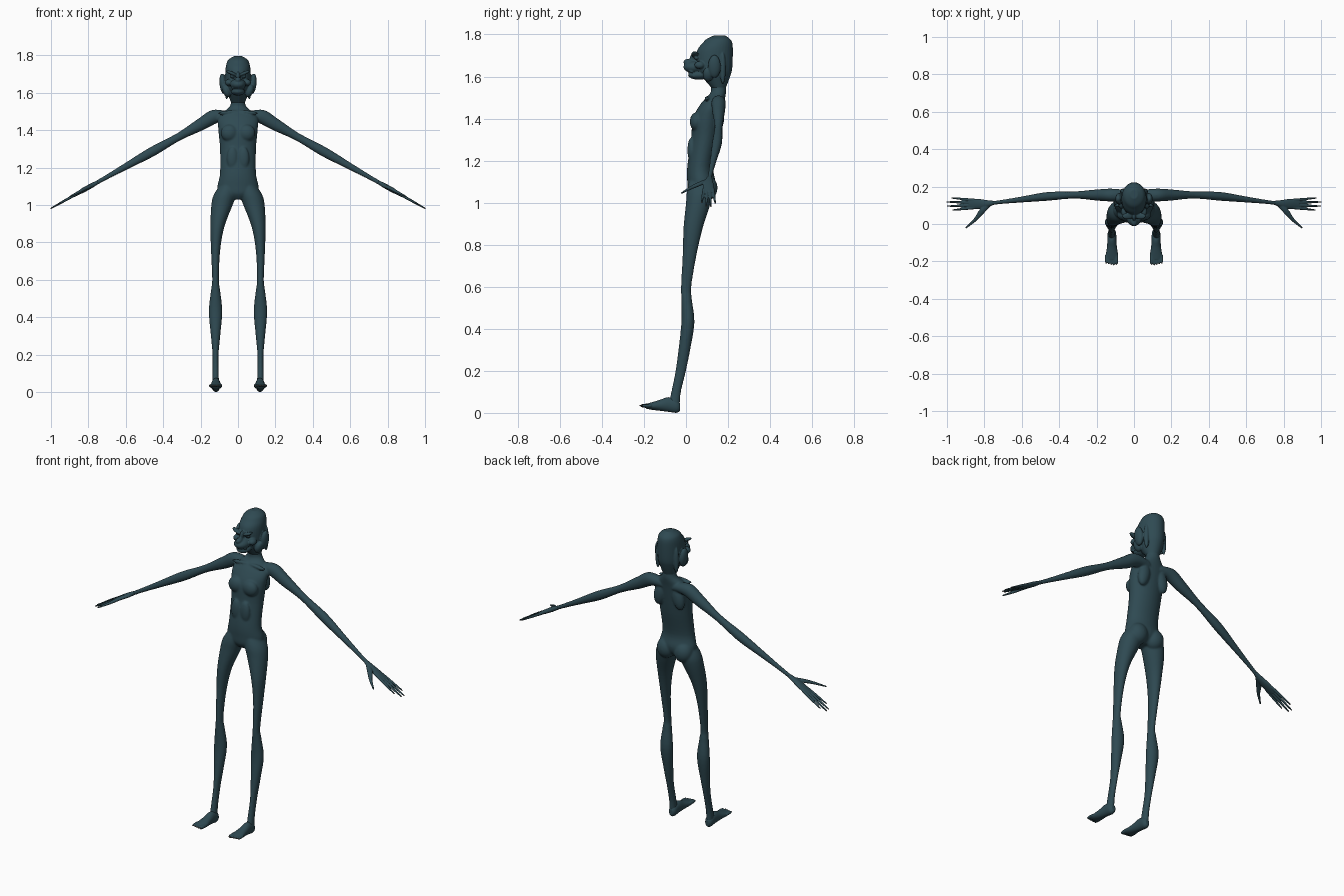
import bpy, bmesh, math
from mathutils import Vector, Matrix

if "Cube" in bpy.data.objects:
    bpy.data.objects.remove(bpy.data.objects["Cube"], do_unlink=True)

RIGHTWARD, BACKWARD, UPWARD = Vector((1, 0, 0)), Vector((0, 1, 0)), Vector((0, 0, 1))
ARM_UP = Vector((.5, 0, .9)).normalized()


def make_material(name, red, green, blue):
    material = bpy.data.materials.new(name)
    material.use_nodes = True
    colour = (red, green, blue, 1)
    material.diffuse_color = colour
    material.node_tree.nodes["Principled BSDF"].inputs["Base Color"].default_value = colour
    return material


skin = make_material("dark teal skin", .028, .068, .085)
horn = make_material("dull brown nail", .1, .08, .07)


def spline(before, start, end, after, t):
    """Catmull-Rom value between start and end."""
    enter, leave = (end - before) / 2, (after - start) / 2
    bend = 3 * (end - start) - 2 * enter - leave
    twist = 2 * (start - end) + enter + leave
    return start + t * (enter + t * (bend + t * twist))


def smooth_sections(sections, steps=5):
    padded = [sections[0], *sections, sections[-1]]
    result = []
    for window in zip(padded, padded[1:], padded[2:], padded[3:]):
        for step in range(steps):
            result.append([spline(*values, step / steps) for values in zip(*window)])
    return result + [sections[-1]]


def loft(bm, sections, across, along, side=1, sides=24):
    """Closed tube through elliptical sections (x, y, z, radius across, radius along)."""
    rings = []
    for x, y, z, wide, deep in smooth_sections(sections):
        ring = []
        for corner in range(sides):
            angle = math.tau * corner / sides
            point = Vector((x, y, z)) + across * wide * math.cos(angle) + along * deep * math.sin(angle)
            point.x *= side
            ring.append(bm.verts.new(point))
        rings.append(ring)
    for lower, upper in zip(rings, rings[1:]):
        for corner in range(sides):
            following = (corner + 1) % sides
            bm.faces.new((lower[corner], lower[following], upper[following], upper[corner]))
    bm.faces.new(rings[0])
    bm.faces.new(rings[-1])


def upright(rows, centre=lambda z: 0):
    """Turn (height, half width, front, back) into loft sections."""
    return [(centre(z), (front + back) / 2, z, half, (back - front) / 2)
            for z, half, front, back in rows]


def blob(bm, centre, radii, tilt=0, side=1):
    """Ellipsoid muscle or bump, tilted about the front-back axis."""
    place = Vector(centre)
    place.x *= side
    matrix = (Matrix.Translation(place) @ Matrix.Rotation(tilt * side, 4, 'Y')
              @ Matrix.Diagonal((*radii, 1)))
    bmesh.ops.create_uvsphere(bm, u_segments=24, v_segments=16, radius=1, matrix=matrix)


def add_bumps(bm, bumps):
    """Add named bumps, doubling every one that lies off the middle."""
    for centre, radii, tilt in bumps.values():
        for side in ((1, -1) if centre[0] else (1,)):
            blob(bm, centre, radii, tilt, side)


def finish(bm, name, material, voxel=0, mirror=False, rounds=3):
    """Make the object, fusing its pieces into one smooth skin if a voxel size is given."""
    bmesh.ops.recalc_face_normals(bm, faces=bm.faces)
    for face in bm.faces:
        face.smooth = True
    mesh = bpy.data.meshes.new(name)
    bm.to_mesh(mesh)
    bm.free()
    mesh.materials.append(material)
    obj = bpy.data.objects.new(name, mesh)
    bpy.context.collection.objects.link(obj)
    if mirror:
        obj.modifiers.new("Mirror", 'MIRROR').use_mirror_merge = False
    if voxel:
        fuse = obj.modifiers.new("Fuse", 'REMESH')
        fuse.mode, fuse.voxel_size, fuse.use_smooth_shade = 'VOXEL', voxel, True
        relax = obj.modifiers.new("Relax", 'SMOOTH')
        relax.factor, relax.iterations = .5, rounds


def arm_line(x):
    """Centre of the arm and hand at a distance from the middle."""
    bend = min(max(x - .4, 0), .4)
    return x, .155 - .12 * bend, 1.475 - .56 * max(x - .12, 0)


def leg_line(z):
    """Legs run straight down, then curve inward to the hips."""
    return .12 - .55 * max(z - .75, 0) ** 2


# Body: torso, neck, legs and arms fused into one skin
body = bmesh.new()
torso = [(1.03, .04, .03, .1), (1.06, .1, .01, .13), (1.1, .11, .006, .14),
         (1.17, .096, .006, .13), (1.3, .096, .024, .155), (1.4, .105, .033, .17),
         (1.47, .105, .07, .18), (1.52, .05, .115, .19), (1.55, .037, .12, .19),
         (1.59, .036, .125, .19)]
loft(body, upright(torso), RIGHTWARD, BACKWARD, sides=32)
add_bumps(body, {
    "chest": ((.046, .05, 1.385), (.046, .032, .045), .3),
    "shoulder blades": ((.06, .155, 1.41), (.035, .027, .07), -.2),
    "buttocks": ((.055, .1, 1.07), (.055, .05, .06), 0),
    "belly": ((.03, .025, 1.25), (.03, .018, .06), 0),
    "collar bones": ((.055, .1, 1.495), (.055, .012, .01), .1),
})
leg = [(1.12, .04, .02, .12), (1.06, .06, .005, .13), (1, .057, 0, .118), (.88, .037, -.012, .08),
       (.75, .024, -.016, .05), (.6, .018, -.024, .025), (.54, .025, -.022, .028),
       (.43, .036, -.022, .04), (.3, .025, -.036, .02), (.2, .016, -.05, 0),
       (.1, .017, -.07, -.024), (.03, .019, -.085, -.03)]
arm = {.04: .03, .12: .038, .2: .033, .32: .021, .46: .026, .6: .018, .72: .012, .8: .012}
for side in (1, -1):
    loft(body, upright(leg, leg_line), RIGHTWARD, BACKWARD, side)
    loft(body, [(*arm_line(x), radius * .9, radius) for x, radius in arm.items()],
         BACKWARD, ARM_UP, side)
finish(body, "body", skin, .005, rounds=6)

# Head: skull with brow, muzzle, lips and side flaps
head = bmesh.new()
skull = [(1.54, .034, .127, .187), (1.6, .057, .075, .21), (1.64, .067, .048, .22),
         (1.72, .067, .052, .223), (1.76, .06, .08, .22), (1.78, .048, .1, .208),
         (1.796, .02, .135, .185)]
loft(head, upright(skull), RIGHTWARD, BACKWARD, sides=32)
add_bumps(head, {
    "muzzle": ((0, .042, 1.645), (.042, .054, .03), 0),
    "chin": ((0, .06, 1.607), (.038, .05, .022), 0),
    "nose": ((0, .012, 1.668), (.017, .024, .016), 0),
    "nose bridge": ((0, .04, 1.685), (.011, .022, .03), 0),
    "brows": ((.034, .042, 1.705), (.032, .017, .009), -.4),
    "eyes": ((.03, .05, 1.688), (.014, .011, .009), 0),
    "cheekbones": ((.05, .065, 1.655), (.02, .025, .018), .4),
    "ear flaps": ((.08, .135, 1.648), (.019, .03, .055), .1),
    "jaw gills": ((.062, .105, 1.61), (.02, .025, .035), .35),
    "rear neck folds": ((.06, .175, 1.64), (.014, .014, .075), 0),
})
for height, front in ((1.636, .004), (1.615, .018)):
    lip = [(x, front + 20 * x * x, height - 12 * x * x, .007, .006)
           for x in (-.034, -.017, 0, .017, .034)]
    loft(head, lip, BACKWARD, UPWARD, sides=12)
finish(head, "head", skin, .0035)

# Hands: palm, four long fingers and a webbed thumb
hands, nails = bmesh.new(), bmesh.new()
palm = [(.75, .011, .01), (.79, .02, .013), (.83, .027, .012), (.88, .025, .008)]
loft(hands, [(*arm_line(x), wide, thick) for x, wide, thick in palm], BACKWARD, ARM_UP)
for spread, reach in ((-.02, .965), (-.007, .995), (.007, .998), (.02, .97)):
    finger = []
    for x, fan, radius in ((.85, 1, .008), ((.85 + reach) / 2, 1.3, .007), (reach, 1.6, .004)):
        x, y, z = arm_line(x)
        finger.append((x, y + spread * fan, z, radius, radius))
    loft(hands, finger, BACKWARD, ARM_UP, sides=12)
    blob(nails, finger[-1][:3], (.006, .003, .003), .5)
thumb = [(.775, .105, 1.105, .012, .01), (.815, .066, 1.09, .015, .01),
         (.85, .022, 1.07, .009, .008), (.9, -.022, 1.045, .004, .004)]
loft(hands, thumb, (RIGHTWARD + BACKWARD).normalized(), UPWARD, sides=16)
finish(hands, "hands", skin, .003, mirror=True, rounds=2)

# Feet: sole and instep with five short toes
feet = bmesh.new()
instep = [(-.028, .012, .01, .046), (-.045, .022, 0, .065), (-.085, .024, .005, .075),
          (-.125, .027, .01, .062), (-.165, .033, .015, .05), (-.19, .031, .02, .043)]
loft(feet, [(.118, y, (sole + top) / 2, half, (top - sole) / 2) for y, half, sole, top in instep],
     RIGHTWARD, UPWARD)
for toe in range(5):
    x, tip = .094 + .0135 * toe, -.217 + .003 * abs(toe - 1)
    radius = .0075 if toe else .01
    loft(feet, [(x, y, .034, radius * taper, radius * taper)
                for y, taper in ((-.165, 1), (-.195, 1), (tip, .7))], RIGHTWARD, UPWARD, sides=12)
    blob(nails, (x, tip, .035), (.004, .004, .003))
finish(feet, "feet", skin, .0035, mirror=True, rounds=2)
finish(nails, "nails", horn, mirror=True)
